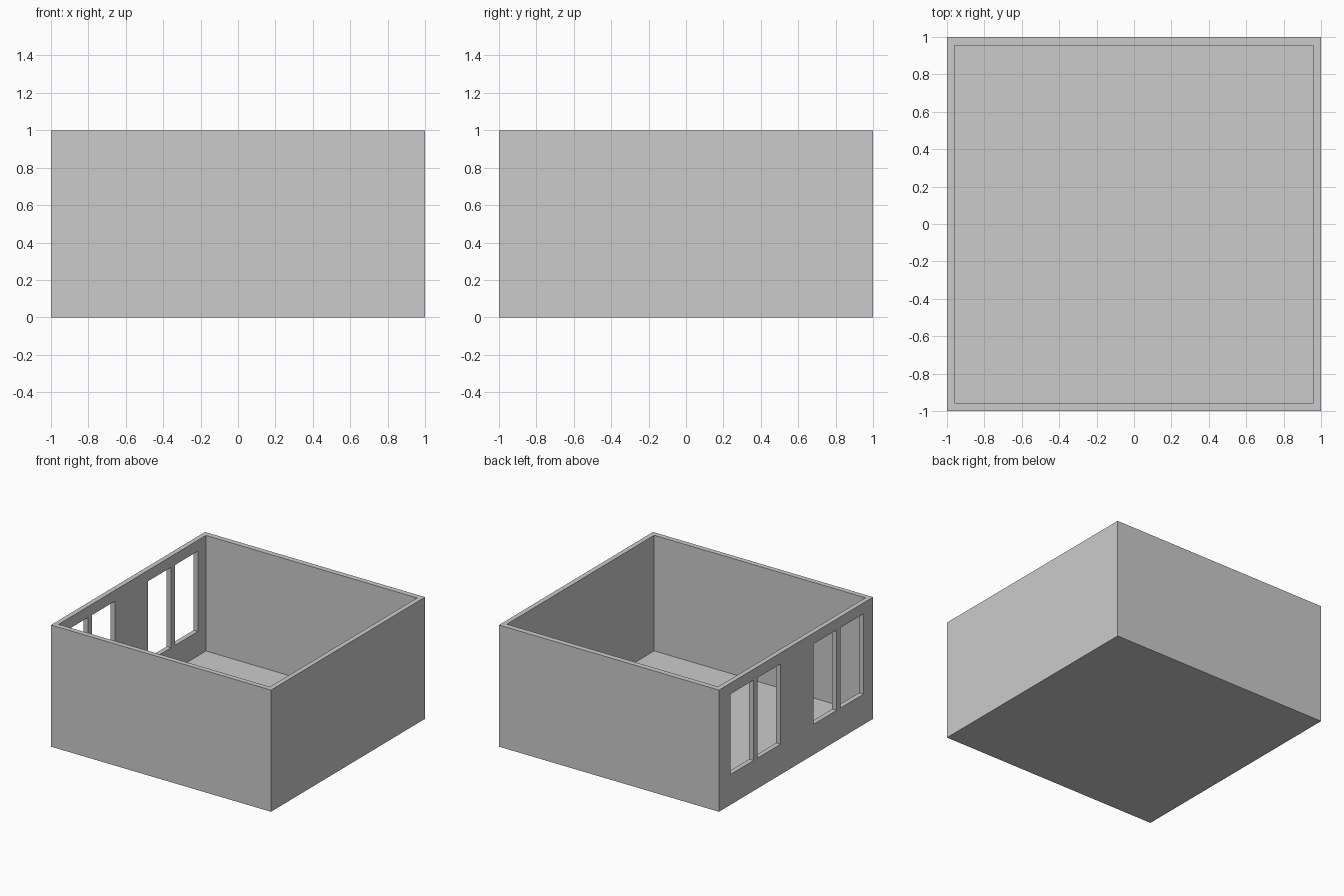
import bpy
import bmesh
from mathutils import Matrix, Vector

if "Cube" in bpy.data.objects:
    bpy.data.objects.remove(bpy.data.objects["Cube"])


def add_box(bm, lo, hi):
    lo, hi = Vector(lo), Vector(hi)
    mat = Matrix.Translation((lo + hi) / 2) @ Matrix.Diagonal((*(hi - lo), 1))
    bmesh.ops.create_cube(bm, size=1, matrix=mat)


def make_boxes(name, boxes):
    bm = bmesh.new()
    for lo, hi in boxes:
        add_box(bm, lo, hi)
    mesh = bpy.data.meshes.new(name)
    bm.to_mesh(mesh)
    bm.free()
    obj = bpy.data.objects.new(name, mesh)
    bpy.context.collection.objects.link(obj)
    return obj


def cut(obj, cutter):
    mod = obj.modifiers.new("cut_" + cutter.name, 'BOOLEAN')
    mod.operation = 'DIFFERENCE'
    mod.solver = 'EXACT'
    mod.object = cutter
    cutter.hide_render = True
    cutter.display_type = 'WIRE'


# Solid block of the open-topped room
room = make_boxes("room_shell", [((-1, -1, 0), (1, 1, 1))])

# Hollow interior, leaving thin walls and a floor
cut(room, make_boxes("interior_cutter",
                     [((-0.96, -0.958, 0.05), (0.96, 0.955, 1.2))]))

# Two pairs of tall window openings in the left wall
WIDTH, POST = 0.30, 0.05
windows = []
for centre in (0.525, -0.552):
    for side in (-1, 1):
        y = centre + side * (WIDTH + POST) / 2
        windows.append(((-1.1, y - WIDTH / 2, 0.25),
                        (-0.9, y + WIDTH / 2, 0.91)))
cut(room, make_boxes("window_cutter", windows))
